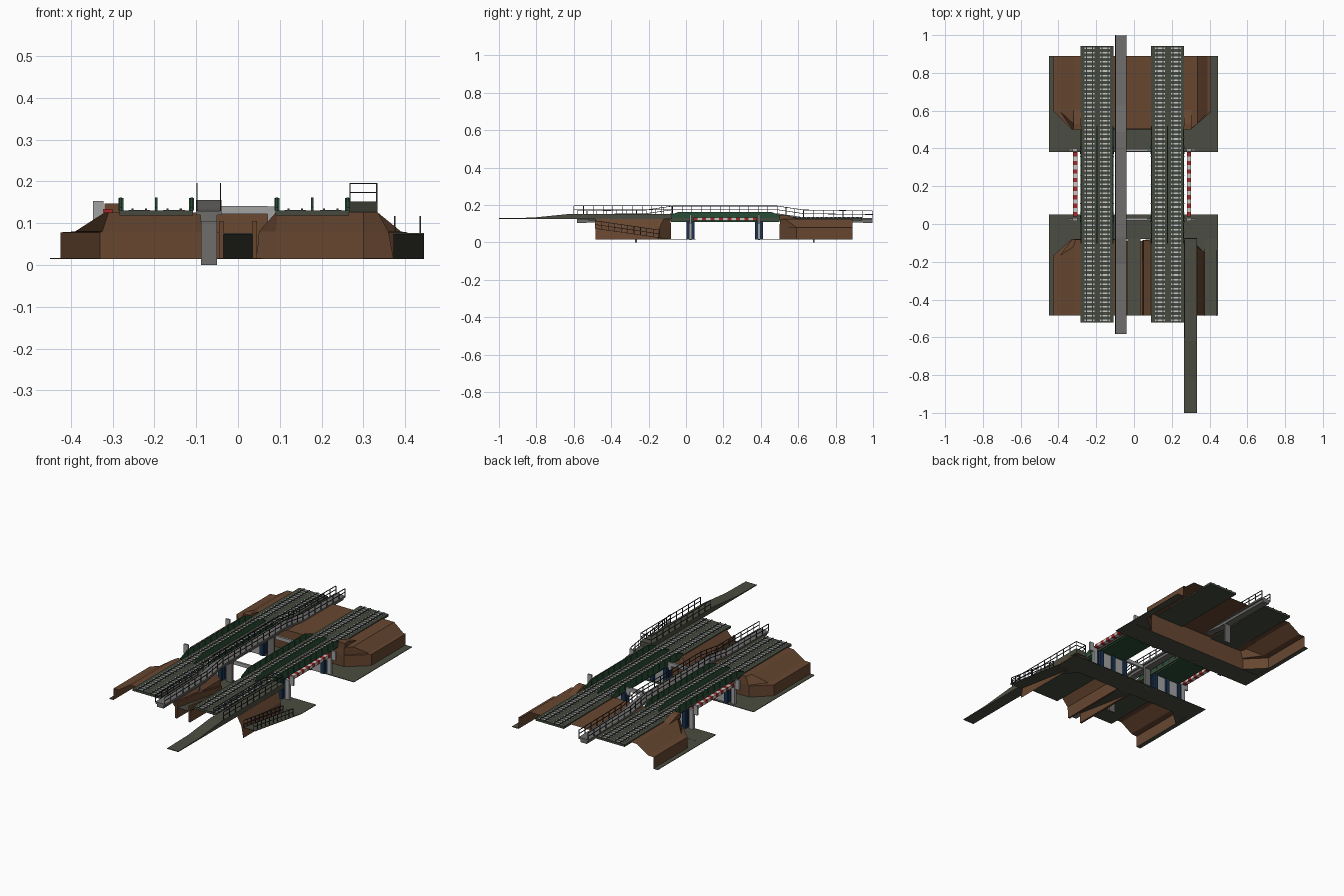
import bpy, bmesh
from mathutils import Vector

if "Cube" in bpy.data.objects:
    bpy.data.objects.remove(bpy.data.objects["Cube"])

C = 0.208  # y of the bridge's symmetry plane


def material(name, rgb):
    m = bpy.data.materials.new(name)
    m.diffuse_color = (*rgb, 1)
    m.use_nodes = True
    m.node_tree.nodes["Principled BSDF"].inputs["Base Color"].default_value = m.diffuse_color
    return m


BROWN = material("earth_brown", (0.135, 0.062, 0.030))
OLIVE = material("ground_olive", (0.070, 0.073, 0.052))
BALLAST = material("ballast_green_grey", (0.058, 0.068, 0.048))
GREY = material("path_grey", (0.16, 0.155, 0.15))
CONCRETE = material("concrete_light", (0.36, 0.36, 0.36))
GREEN = material("girder_green", (0.022, 0.075, 0.038))
BLUE = material("pier_blue", (0.010, 0.032, 0.085))
STEEL = material("dark_steel", (0.035, 0.038, 0.045))
RED = material("warning_red", (0.36, 0.02, 0.02))
WHITE = material("warning_white", (0.58, 0.58, 0.56))


def finish(name, bm, *mats, fix=True):
    if fix:
        bmesh.ops.recalc_face_normals(bm, faces=bm.faces)
    me = bpy.data.meshes.new(name)
    bm.to_mesh(me)
    bm.free()
    for m in mats:
        me.materials.append(m)
    ob = bpy.data.objects.new(name, me)
    bpy.context.collection.objects.link(ob)
    return ob


def add_box(bm, x0, x1, y0, y1, z0, z1, mi=0):
    vs = [bm.verts.new((x, y, z)) for x in (x0, x1) for y in (y0, y1) for z in (z0, z1)]
    for q in ((0, 1, 3, 2), (4, 6, 7, 5), (0, 4, 5, 1), (2, 3, 7, 6), (0, 2, 6, 4), (1, 5, 7, 3)):
        bm.faces.new([vs[i] for i in q]).material_index = mi


def boxes(name, mats, items):
    bm = bmesh.new()
    for it in items:
        add_box(bm, *it)
    return finish(name, bm, *mats)


def add_prism(bm, x0, x1, prof):
    """Side profile of (y, z) points, extruded along x."""
    a = [bm.verts.new((x0, y, z)) for y, z in prof]
    b = [bm.verts.new((x1, y, z)) for y, z in prof]
    bm.faces.new(a)
    bm.faces.new(b[::-1])
    for i in range(len(a)):
        j = (i + 1) % len(a)
        bm.faces.new((a[i], b[i], b[j], a[j]))


def prisms(name, mat, items):
    bm = bmesh.new()
    for x0, x1, prof in items:
        add_prism(bm, x0, x1, prof)
    return finish(name, bm, mat)


def add_bar(bm, p, q, r):
    """Thin square bar between two points in a y-z or x-aligned run."""
    p, q = Vector(p), Vector(q)
    d = (q - p).normalized()
    s = Vector((0, 1, 0)) if abs(d.x) > 0.9 else Vector((1, 0, 0))
    t = d.cross(s).normalized()
    ring = [s + t, s - t, -s - t, -s + t]
    a = [bm.verts.new(p + k * r) for k in ring]
    b = [bm.verts.new(q + k * r) for k in ring]
    bm.faces.new(a)
    bm.faces.new(b[::-1])
    for i in range(4):
        j = (i + 1) % 4
        bm.faces.new((a[i], b[i], b[j], a[j]))


def railing(name, xs, path, h, step=0.05, r=0.0016, ends=()):
    """Posts with top and middle rails along a (y, z) path."""
    bm = bmesh.new()
    for x in xs:
        for (y0, z0), (y1, z1) in zip(path, path[1:]):
            for f in (1, 0.5):
                add_bar(bm, (x, y0, z0 + h * f), (x, y1, z1 + h * f), r)
            n = max(1, round(abs(y1 - y0) / step))
            for i in range(n + 1):
                y, z = y0 + (y1 - y0) * i / n, z0 + (z1 - z0) * i / n
                add_bar(bm, (x, y, z), (x, y, z + h), r)
    for y, z in ends:
        for f in (1, 0.5):
            add_bar(bm, (xs[0], y, z + h * f), (xs[1], y, z + h * f), r)
    return finish(name, bm, STEEL)


def shell(name, rings):
    """Open-bottomed, open-ended embankment from stacked plan outlines."""
    bm = bmesh.new()
    loops = [[bm.verts.new((x, y, z)) for x, y in pts] for z, pts in rings]
    for a, b in zip(loops, loops[1:]):
        for i in range(len(a) - 1):
            bm.faces.new((a[i], a[i + 1], b[i + 1], b[i]))
    bm.faces.new(loops[-1])
    return finish(name, bm, BROWN)


# Embankments
def outline(xs, ys):
    return list(zip(xs, ys))


yn = (.89, .595, .5, .5, .59, .89)
low = outline((-.425, -.425, -.33, .30, .405, .405), yn)
shell("north_embankment", [
    (.016, low), (.078, low),
    (.080, outline((-.39, -.39, -.325, .30, .39, .39), yn)),
    (.125, outline((-.32, -.32, -.31, .30, .335, .335), (.89, .53, .503, .503, .53, .89)))])
ys = (-.485, -.165, -.08, -.08, -.085, -.485)
low = outline((-.425, -.425, -.33, -.10, -.045, -.045), ys)
shell("south_left_embankment", [
    (.016, low), (.078, low),
    (.080, outline((-.39, -.39, -.325, -.10, -.05, -.05), ys)),
    (.125, outline((-.32, -.32, -.31, -.105, -.09, -.09), (-.485, -.12, -.083, -.083, -.09, -.485)))])
low = outline((.045, .045, .09, .30, .372, .372), (-.485, -.085, -.08, -.08, -.15, -.485))
shell("south_right_embankment", [
    (.016, low),
    (.080, outline((.05, .05, .09, .30, .36, .36), (-.485, -.085, -.08, -.08, -.14, -.485))),
    (.125, outline((.09, .09, .095, .30, .335, .335), (-.485, -.09, -.083, -.083, -.12, -.485)))])
prisms("earth_berms", BROWN, [(x, x + .04, [(.50, .12), (.50, .147), (.53, .147), (.62, .12)])
                              for x in (-.32, .265)])
wall = [(-.485, .016), (-.485, .105), (-.32, .09), (-.09, .045), (-.09, .016)]
prisms("retaining_walls", BROWN, [(.035, .046, wall), (-.046, -.035, wall)])

# Ground plates around the embankments
boxes("ground_plates", [OLIVE], [
    (-.45, .445, .38, .50, .014, .017), (-.45, .445, -.08, .05, .014, .017),
    (-.45, -.425, .50, .89, .014, .017), (.405, .445, .50, .89, .014, .017),
    (-.45, -.425, -.485, -.08, .014, .017)])
bm = bmesh.new()  # chamfer corner fillers
for pts in (((-.425, .5), (-.33, .5), (-.425, .595)), ((.405, .5), (.30, .5), (.405, .59)),
            ((-.425, -.08), (-.33, -.08), (-.425, -.165)), ((.372, -.08), (.30, -.08), (.372, -.15))):
    bm.faces.new([bm.verts.new((x, y, .0165)) for x, y in pts])
finish("ground_corners", bm, OLIVE)
slope = [(-.08, .014), (-.08, .017), (-.485, .076), (-.485, .073)]
prisms("path_ramps", OLIVE, [(-.035, .035, slope), (.372, .445, slope)])
railing("path_ramp_railing", (.375, .436), [(-.485, .075), (-.14, .025)], .04, .035)

# Track decks, sleepers and rails
DECKS = ((-.283, -.108), (.09, .265))
TRACKS = (-.236, -.153, .137, .222)
Y0, Y1 = -.522, .942
boxes("track_decks", [BALLAST], [(a, b, Y0, Y1, .118, .130) for a, b in DECKS])
boxes("sleepers", [WHITE], [(x - .026, x + .026, y, y + .008, .129, .132) for x in TRACKS
                            for y in [Y0 + .008 + .024 * i for i in range(61)]])
boxes("rails", [STEEL], [(x + s - .0025, x + s + .0025, Y0, Y1, .130, .1345)
                         for x in TRACKS for s in (-.016, .016)])

# Green plate girders and cross members under the span
web = [(C - .31, .118), (C - .31, .138), (C - .25, .162), (C + .25, .162), (C + .31, .138), (C + .31, .118)]
prisms("plate_girders", GREEN, [(x - .003, x + .003, web) for a, b in DECKS
                                for x in (a + .003, (a + b) / 2, b - .003)])
boxes("deck_soffit", [GREEN], [(a + .006, b - .006, -.08, .5, .110, .118) for a, b in DECKS])
boxes("girder_stiffeners", [GREEN], [(x - .006, x + .006, C + k * .05 - .002, C + k * .05 + .002, .13, .16)
                                     for a, b in DECKS for x in (a + .003, b - .003) for k in range(-5, 6)])

# Pier walls with blue end posts
PY = (.025, .391)
boxes("pier_walls", [CONCRETE], [(a + .012, b - .012, y - .011, y + .011, .016, .112)
                                 for a, b in DECKS for y in PY])
boxes("pier_posts", [BLUE], [(x - .011, x + .011, y + s - .008, y + s + .008, .016, .112)
                             for a, b in DECKS for x in (a + .008, (a + b) / 2, b - .008)
                             for y in PY for s in (-.013, .013)])

# Portal columns, brackets and cross beams
boxes("portal_columns", [CONCRETE], [(x - .012, x + .012, y - .008, y + .008, .016, .125)
                                     for x in (-.31, .29) for y in PY])
boxes("portal_brackets", [CONCRETE], [(a, b, y - .005, y + .005, .10, z) for y in PY
                                      for a, b, z in ((-.347, -.322, .153), (.302, .327, .150), (.07, .094, .14))])
boxes("cross_beams", [CONCRETE], [(-.04, .07, y - .006, y + .006, .122, .141) for y in PY])

# Red and white height-limit beams
N = 15
boxes("height_limit_beams", [RED, WHITE],
      [(x - .011, x + .011, .04 + .34 * i / N, .04 + .34 * (i + 1) / N, .116, .134, i % 2)
       for x in (-.311, .291) for i in range(N)])

# Central footbridge
top = [(C - .79, .129), (C - .42, .134), (C - .28, .155), (C + .28, .155), (C + .42, .134), (C + .79, .129)]
prisms("footbridge_slab", GREY, [(-.100, -.040, top + [(y, z - .010) for y, z in top[::-1]])])
prisms("footbridge_beam", GREY, [(-.090, -.050, [(y, z - .009) for y, z in top]
                                  + [(y, z - .025) for y, z in top[::-1]])])
railing("footbridge_railing", (-.098, -.042), top, .039)
boxes("footbridge_piers", [GREY], [(-.088, -.050, y - .005, y + .005, z, .13)
                                   for y, z in ((C - .475, 0), (C + .475, 0), (.025, .012), (.391, .012))])

# Side platform with its long ramp
platform = [(-1.0, .125), (-1.0, .129), (-.82, .132), (-.62, .152), (-.075, .152), (-.075, .125)]
prisms("side_platform", OLIVE, [(.266, .334, platform)])
railing("side_platform_railing", (.268, .332), [(-.60, .152), (-.078, .152)], .043, ends=[(-.078, .152)])
